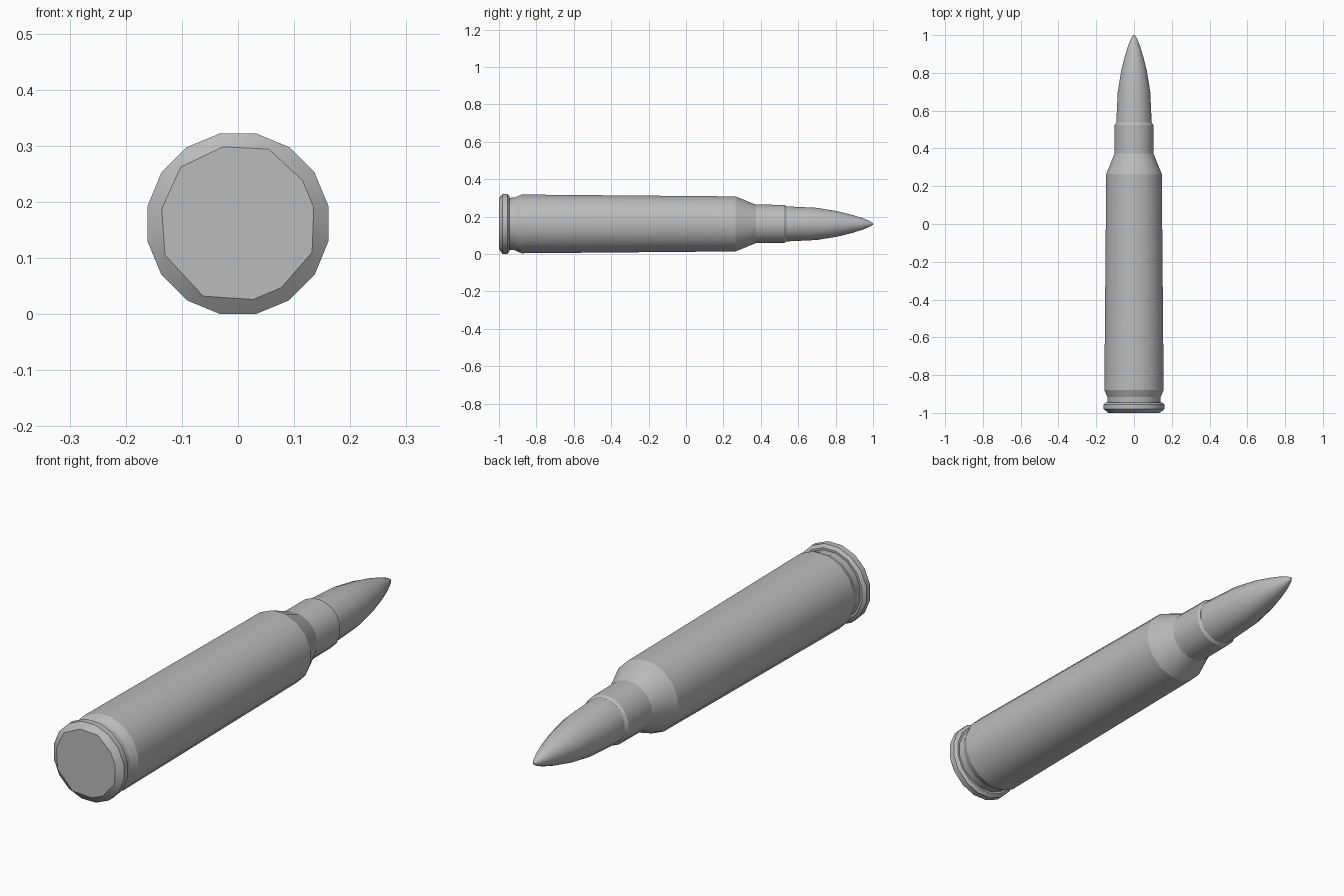
import bpy, bmesh
from math import sin, cos, pi, atan2, radians
from mathutils import Vector

cube = bpy.data.objects.get("Cube")
if cube:
    bpy.data.objects.remove(cube)

SIDES = 16
AXIS_Z = 0.161
FLAT = cos(pi / SIDES)      # profile radii are measured to the flats

metal = bpy.data.materials.new("plain grey metal")
metal.use_nodes = True
grey = (0.5, 0.5, 0.5, 1)
metal.diffuse_color = grey
metal.node_tree.nodes["Principled BSDF"].inputs["Base Color"].default_value = grey


def ring(bm, y, r):
    """Half-step-rotated polygon around the long axis."""
    angles = [(i + 0.5) * 2 * pi / SIDES for i in range(SIDES)]
    return [bm.verts.new((r / FLAT * cos(a), y, AXIS_Z + r / FLAT * sin(a))) for a in angles]


def finish(bm, name):
    bmesh.ops.recalc_face_normals(bm, faces=bm.faces)
    mesh = bpy.data.meshes.new(name)
    bm.to_mesh(mesh)
    bm.free()
    mesh.materials.append(metal)
    obj = bpy.data.objects.new(name, mesh)
    bpy.context.collection.objects.link(obj)
    return obj


def lathe(name, profile):
    """Closed turned part, smooth around, with crisp rings where the profile bends."""
    bm = bmesh.new()
    rings = [ring(bm, y, r) for y, r in profile]
    for a, b in zip(rings, rings[1:]):
        for i in range(SIDES):
            j = (i + 1) % SIDES
            bm.faces.new((a[i], a[j], b[j], b[i])).smooth = True
    caps = [bm.faces.new(rings[0]), bm.faces.new(rings[-1])]
    for cap in caps:
        for e in cap.edges:
            e.smooth = False
    slopes = [atan2(q[1] - p[1], q[0] - p[0]) for p, q in zip(profile, profile[1:])]
    for k in range(1, len(profile) - 1):
        if abs(slopes[k] - slopes[k - 1]) > radians(15):
            for i in range(SIDES):
                bm.edges.get((rings[k][i], rings[k][(i + 1) % SIDES])).smooth = False
    return finish(bm, name)


# Base rim: uneven flat head blended into a regular flange
head = [(-.027, .298), (.055, .294), (.115, .238), (.135, .19), (.132, .11), (.077, .047),
        (.027, .026), (-.062, .032), (-.13, .105), (-.136, .188), (-.102, .262)]
bm = bmesh.new()
for x, z in head:
    bm.verts.new((x, -1, z))
ring(bm, -0.98, 0.161)
ring(bm, -0.955, 0.161)
ring(bm, -0.945, 0.148)
bmesh.ops.convex_hull(bm, input=bm.verts)
bmesh.ops.dissolve_limit(bm, angle_limit=radians(1), verts=bm.verts, edges=bm.edges)
for f in bm.faces:
    f.smooth = abs(f.normal.y) < 0.95
for e in bm.edges:
    # edges lying in one cross-section plane are the crisp ones
    e.smooth = abs(e.verts[0].co.y - e.verts[1].co.y) > 0.001
finish(bm, "base_rim")

# Case: extractor groove, tapered body, shoulder and neck
lathe("case", [(-0.95, 0.139), (-0.915, 0.141), (-0.88, 0.157), (0.265, 0.147),
               (0.373, 0.103), (0.525, 0.102), (0.537, 0.094)])

# Pointed tip with a curved nose
lathe("nose", [(0.53, 0.094), (0.70, 0.086), (0.81, 0.068), (0.89, 0.048),
               (0.95, 0.029), (0.985, 0.014), (1.0, 0.004)])
